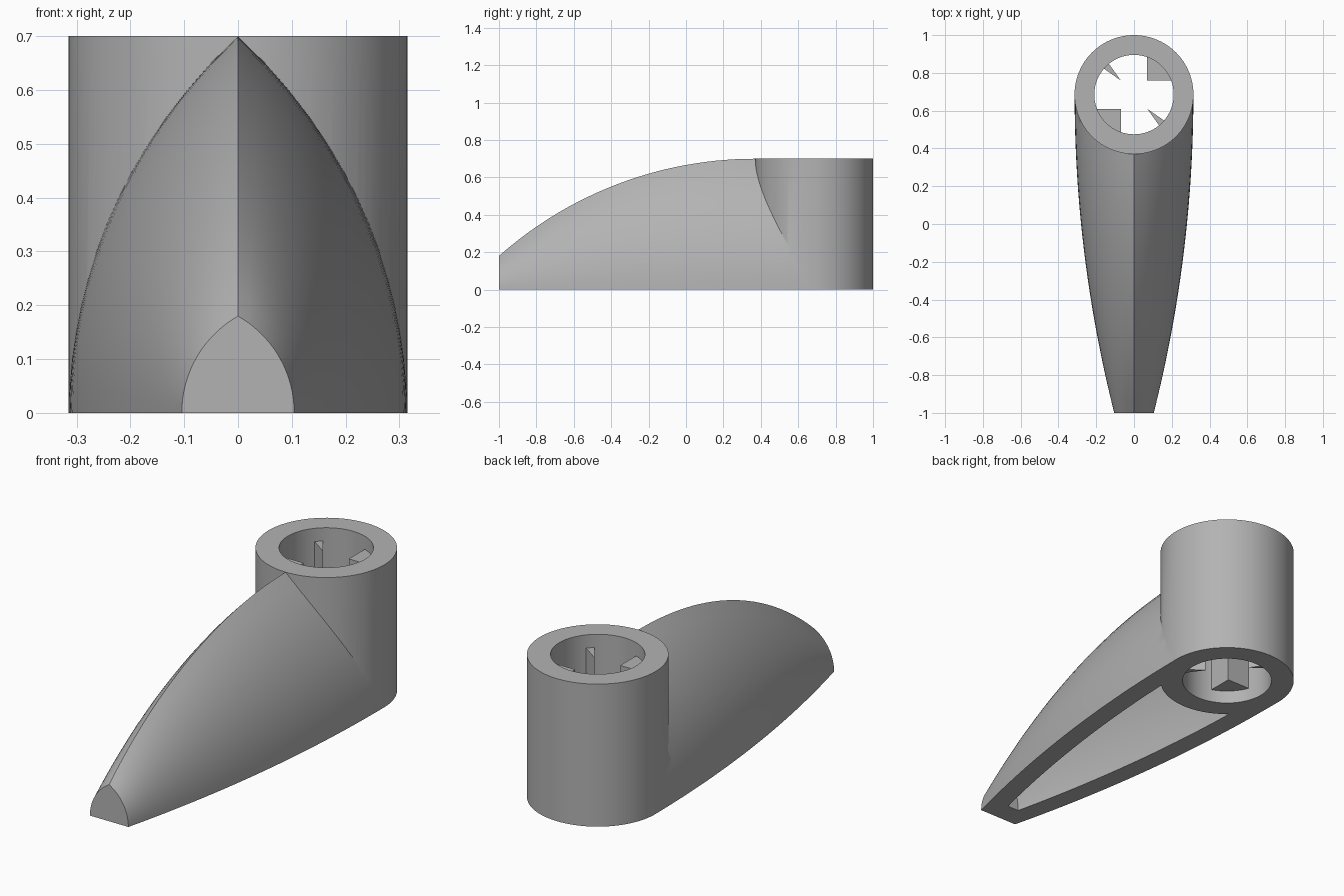
import bpy, bmesh
from math import sqrt, pi, cos, sin

if "Cube" in bpy.data.objects:
    bpy.data.objects.remove(bpy.data.objects["Cube"])

grey = bpy.data.materials.new("light grey")
grey.use_nodes = True
colour = (0.45, 0.45, 0.45, 1)
grey.diffuse_color = colour
grey.node_tree.nodes["Principled BSDF"].inputs["Base Color"].default_value = colour

TUBE_Y, TUBE_R, BORE_R, TOP = 0.685, 0.315, 0.21, 0.70


def loft(name, rings):
    """Closed solid skinned through rings of equal length."""
    bm = bmesh.new()
    loops = [[bm.verts.new(p) for p in ring] for ring in rings]
    n = len(loops[0])
    for a, b in zip(loops, loops[1:]):
        for i in range(n):
            j = (i + 1) % n
            bm.faces.new((a[i], a[j], b[j], b[i]))
    bm.faces.new(loops[0])
    bm.faces.new(loops[-1])
    bmesh.ops.recalc_face_normals(bm, faces=bm.faces)
    mesh = bpy.data.meshes.new(name)
    bm.to_mesh(mesh)
    bm.free()
    mesh.materials.append(grey)
    ob = bpy.data.objects.new(name, mesh)
    bpy.context.collection.objects.link(ob)
    return ob


def prism(name, outline, z0, z1):
    return loft(name, [[(x, y, z) for x, y in outline] for z in (z0, z1)])


def circle(radius, n=96):
    return [(radius * cos(2 * pi * i / n), TUBE_Y + radius * sin(2 * pi * i / n))
            for i in range(n)]


def arch(y, w, h, base=0.0, n=14):
    """Pointed arch section, each side an arc upright at the base."""
    r = (w * w + h * h) / (2 * w)
    side = [(sqrt(r * r - (h * i / n) ** 2) - (r - w), h * i / n) for i in range(n)]
    pts = side + [(0, h)] + [(-x, z) for x, z in reversed(side)]
    pts = [(x, z if z > 0 else base) for x, z in pts]
    return [(x, y, z) for x, z in pts]


def half_width(y):
    return sqrt(6.865 ** 2 - min(y - TUBE_Y, 0) ** 2) - 6.865 + TUBE_R - 0.0005


def height(y):
    return sqrt(2.065 ** 2 - min(y - 0.37, 0) ** 2) - 2.065 + TOP


def horn_solid(name, y0, y1, wall, roof, base, n=32):
    ys = [y0 + (y1 - y0) * i / n for i in range(n + 1)]
    return loft(name, [arch(y, half_width(y) - wall, height(y) - roof, base) for y in ys])


def combine(body, other, operation):
    other.hide_render = True
    mod = body.modifiers.new(operation, 'BOOLEAN')
    mod.operation, mod.solver, mod.object = operation, 'EXACT', other
    bpy.context.view_layer.objects.active = body
    bpy.ops.object.modifier_apply(modifier=mod.name)
    bpy.data.objects.remove(other)


# Curved, hollow horn joined to an upright tube
body = horn_solid("horn_and_tube", -1.0, TUBE_Y, 0, 0, 0)
combine(body, horn_solid("cavity", -0.89, 0.75, 0.1, 0.13, -0.02), 'DIFFERENCE')
combine(body, prism("tube", circle(TUBE_R), 0, TOP), 'UNION')
combine(body, prism("bore", circle(BORE_R), -0.1, TOP + 0.1), 'DIFFERENCE')

bpy.ops.object.select_all(action='DESELECT')
body.select_set(True)
bpy.context.view_layer.objects.active = body
bpy.ops.object.shade_smooth_by_angle(angle=pi / 6)

# Gripping lugs in the bore: two square blocks and two thin fins, each opposite its twin
block = [(0.07, 0.075), (0.205, 0.075), (0.205, 0.205), (0.07, 0.205)]
fin = [(-0.07, 0.075), (-0.18, 0.152), (-0.145, 0.18)]
for name, outline in (("block", block), ("fin", fin)):
    for side, s in (("back", 1), ("front", -1)):
        prism(f"{side}_{name}", [(s * x, TUBE_Y + s * y) for x, y in outline], 0.065, 0.635)
